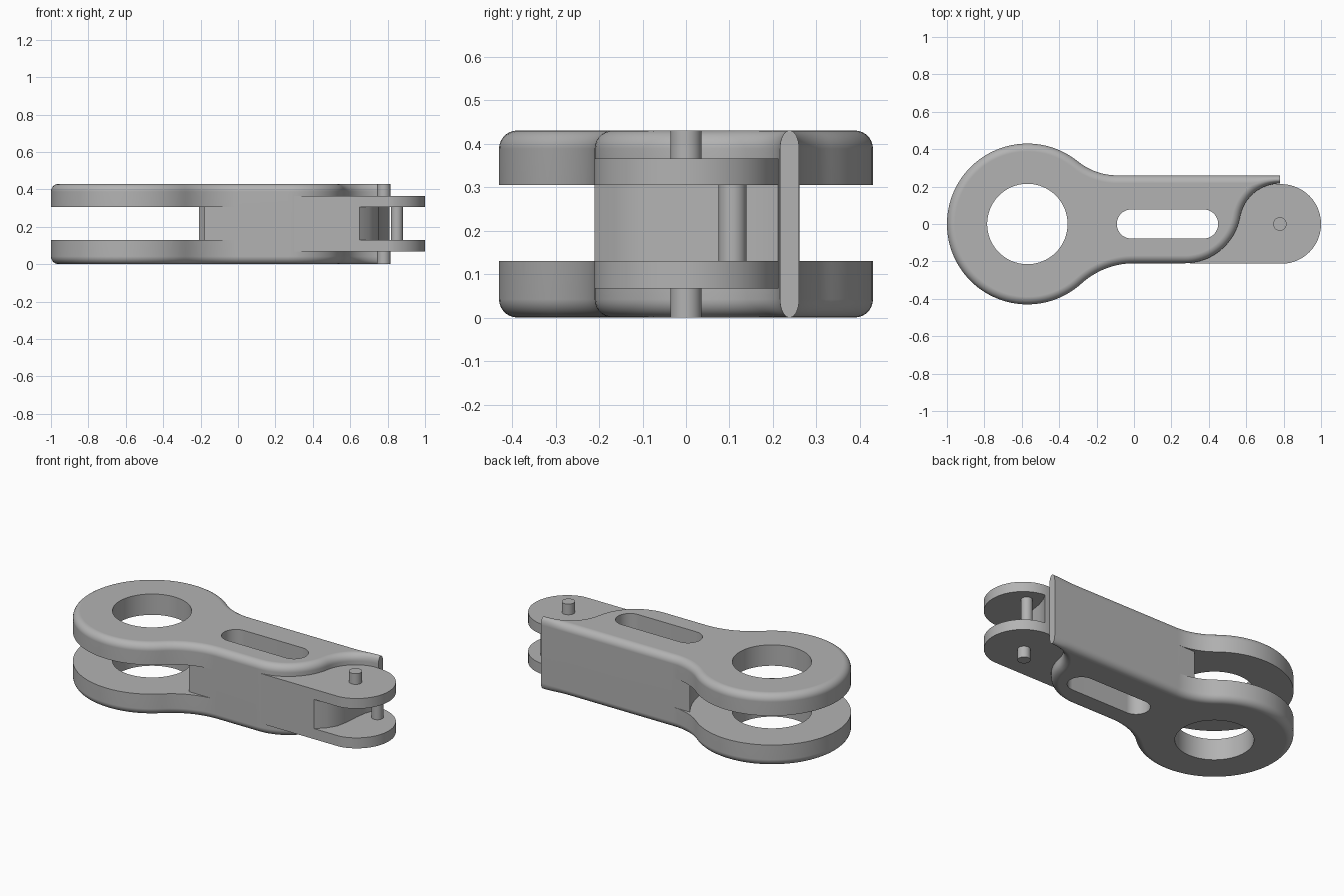
import bpy, bmesh
from math import sin, cos, pi, radians, sqrt
from mathutils import Vector

cube = bpy.data.objects.get("Cube")
if cube:
    bpy.data.objects.remove(cube, do_unlink=True)

H = 0.43                      # total height
RING_X, RING_R = -0.57, 0.43  # ring end
PIN_X, RECESS_R = 0.78, 0.216 # hinge end
BACK, FRONT = 0.26, -0.21     # side walls of the shank
GAP_LOW, GAP_HIGH = 0.13, 0.305

steel = bpy.data.materials.new("plain grey")
steel.use_nodes = True
GREY = (0.45, 0.45, 0.45, 1)
steel.diffuse_color = GREY
steel.node_tree.nodes["Principled BSDF"].inputs["Base Color"].default_value = GREY


def arc(cx, cy, r, a0, a1, n):
    angles = [radians(a0 + (a1 - a0) * i / n) for i in range(n + 1)]
    return [Vector((cx + r * cos(a), cy + r * sin(a))) for a in angles]


def loft(name, rings):
    """Skin a stack of (outline, height) rings and cap both ends."""
    bm = bmesh.new()
    loops = [[bm.verts.new((p.x, p.y, z)) for p in pts] for pts, z in rings]
    n = len(loops[0])
    for low, high in zip(loops, loops[1:]):
        for i in range(n):
            j = (i + 1) % n
            bm.faces.new((low[i], low[j], high[j], high[i]))
    bm.faces.new(loops[0][::-1])
    bm.faces.new(loops[-1])
    bmesh.ops.recalc_face_normals(bm, faces=bm.faces)
    mesh = bpy.data.meshes.new(name)
    bm.to_mesh(mesh)
    bm.free()
    mesh.materials.append(steel)
    obj = bpy.data.objects.new(name, mesh)
    bpy.context.collection.objects.link(obj)
    return obj


def prism(name, pts, z0, z1):
    return loft(name, [(pts, z0), (pts, z1)])


def box(name, x0, x1, y0, y1, z0, z1):
    corners = [(x0, y0), (x1, y0), (x1, y1), (x0, y1)]
    return prism(name, [Vector(c) for c in corners], z0, z1)


def disc(name, x, y, r, z0, z1, n=64):
    return prism(name, arc(x, y, r, 0, 360, n)[:-1], z0, z1)


def combine(target, tool, operation="DIFFERENCE"):
    mod = target.modifiers.new("combine", "BOOLEAN")
    mod.operation, mod.object, mod.solver = operation, tool, "EXACT"
    bpy.context.view_layer.objects.active = target
    bpy.ops.object.modifier_apply(modifier=mod.name)
    bpy.data.objects.remove(tool, do_unlink=True)


def finish(obj):
    bpy.ops.object.select_all(action="DESELECT")
    obj.select_set(True)
    bpy.context.view_layer.objects.active = obj
    bpy.ops.object.shade_smooth_by_angle(angle=radians(25))
    mod = obj.modifiers.new("even shading", "WEIGHTED_NORMAL")
    mod.keep_sharp = True


# Link outline: back edge, ring, front edge, S-curve around the hinge
outline = [Vector((x, BACK)) for x in (PIN_X, 0.75, 0.72, 0.69, 0.66, 0.62, 0.57, 0.3)]
outline += arc(-0.09, BACK + 0.333, 0.333, 270, 231, 12)
outline += arc(RING_X, 0, RING_R, 51, 312.2, 72)[1:]
outline += arc(0, FRONT - 0.418, 0.418, 132.2, 90, 14)[1:]
outline += arc(0.27, FRONT + 0.302, 0.302, -90, -10.2, 20)
outline += arc(PIN_X, 0, RECESS_R, 169.8, 90, 20)[1:]


def rounding(p, r):
    """Edge radius, narrowed where the thin lip leaves less room."""
    if p.x > 0.57 and p.y > 0:
        lip = BACK - sqrt(max(RECESS_R ** 2 - (PIN_X - p.x) ** 2, 0))
        return min(r, 0.48 * lip)
    return r


def inset(t, r):
    pts = []
    for i, p in enumerate(outline):
        if i == 0:
            inward = Vector((0, -1))
        elif i == len(outline) - 1:
            inward = Vector((0, 1))
        else:
            d = (outline[i + 1] - outline[i - 1]).normalized()
            inward = Vector((-d.y, d.x))
        pts.append(p + inward * rounding(p, r) * (1 - cos(t)))
    return pts


R, STEPS = 0.042, 7
top = [(inset(t, R), H - R + R * sin(t)) for t in [pi / 2 * i / STEPS for i in range(STEPS + 1)]]
link = loft("link_body", [(pts, H - z) for pts, z in reversed(top)] + top)

# Gap between the two ring plates, ending in a hollow curve
combine(link, disc("gap_cutter", RING_X, 0, 0.445, GAP_LOW, GAP_HIGH, 96))
combine(link, box("front_gap_cutter", -0.6, 0.02, -0.6, FRONT - 0.0005, GAP_LOW, GAP_HIGH))
combine(link, box("back_gap_cutter", -0.6, -0.08, BACK + 0.0005, 0.6, GAP_LOW, GAP_HIGH))

# Hinge fork with its rounded end and inner recess
fork_pts = arc(0.787, 0, 0.213, -90, 90, 40) + [Vector((0.3, 0.213)), Vector((0.3, FRONT))]
for p in fork_pts:
    p.y = max(p.y, FRONT)
fork = prism("hinge_fork", fork_pts, 0.067, 0.366)
wall = [(0.645, -0.3), (0.65, FRONT), (0.70, -0.165), (0.735, -0.11), (0.75, -0.04),
        (0.755, 0.04), (0.765, 0.11), (0.785, 0.17), (0.82, 0.23), (1.2, 0.23), (1.2, -0.3)]
combine(fork, prism("recess_cutter", [Vector(p) for p in wall], GAP_LOW, GAP_HIGH))
combine(link, fork, "UNION")

# Ring hole and long slot straight through
combine(link, disc("hole_cutter", RING_X, 0, 0.215, -0.1, 0.6, 80))
slot = arc(0.372, 0, 0.078, -90, 90, 20) + arc(-0.014, 0, 0.078, 90, 270, 20)
combine(link, prism("slot_cutter", slot, -0.1, 0.6))
finish(link)

# Hinge pin ends and the small cross rod inside the fork
finish(disc("lower_pin", PIN_X, 0, 0.036, 0, 0.07, 32))
finish(disc("upper_pin", PIN_X, 0, 0.036, 0.363, H, 32))
finish(disc("cross_rod", 0.85, 0.107, 0.032, GAP_LOW - 0.003, GAP_HIGH + 0.003, 32))
